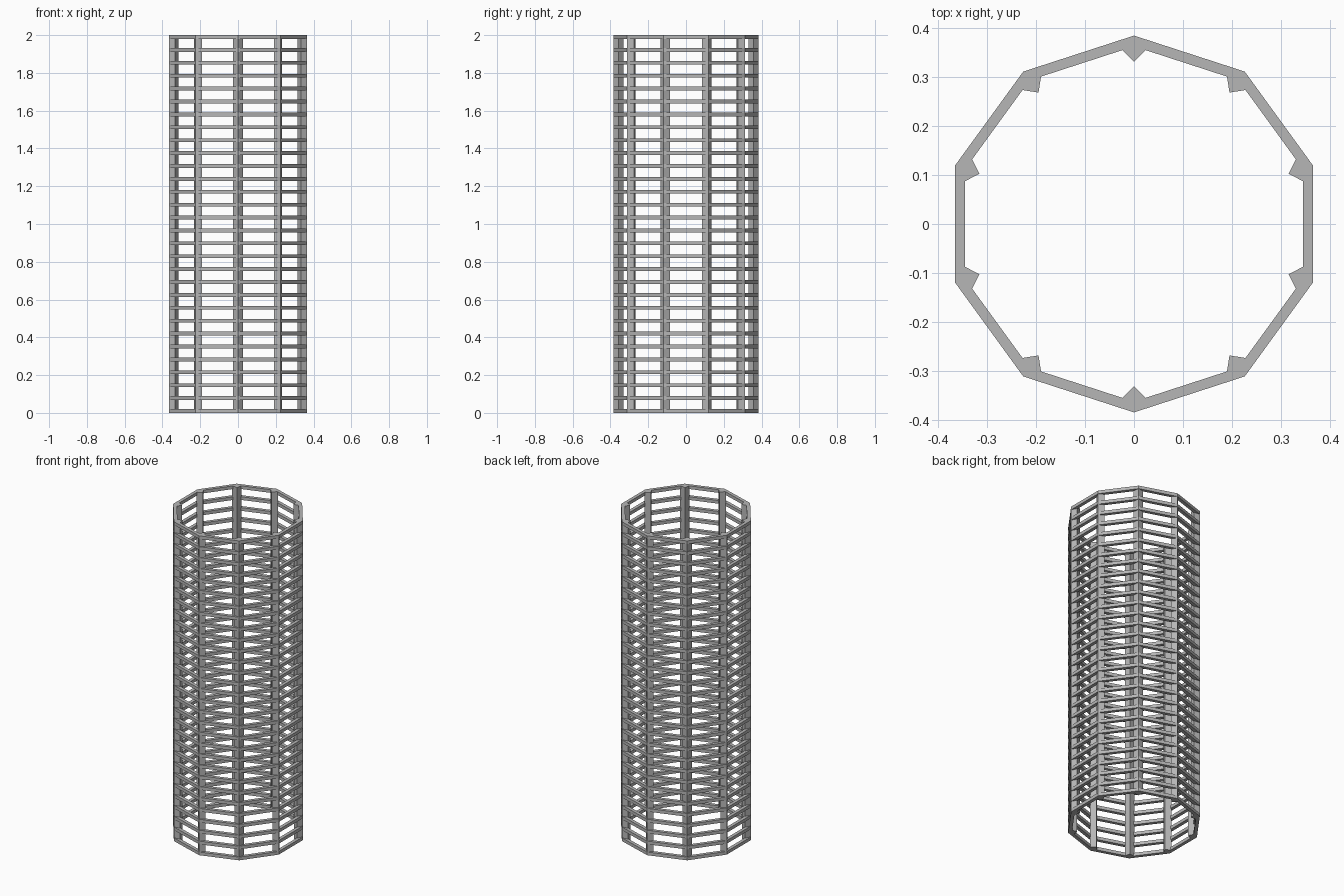
import bpy, bmesh, math

cube = bpy.data.objects.get("Cube")
if cube:
    bpy.data.objects.remove(cube, do_unlink=True)

SIDES = 10
HEIGHT = 2.0
R_OUT = 0.385        # outer corner radius of the rings
R_IN = 0.363         # inner corner radius of the rings
RINGS = 30
RING_H = 0.02
POST_R = 0.0265      # half diagonal of the square posts

grey = bpy.data.materials.new("plain grey")
grey.use_nodes = True
colour = (0.47, 0.47, 0.47, 1)
grey.diffuse_color = colour
grey.node_tree.nodes["Principled BSDF"].inputs["Base Color"].default_value = colour


def polar(radius, angle, z=0):
    return (radius * math.cos(angle), radius * math.sin(angle), z)


def corner_angle(i):
    return math.pi / 2 + i * math.tau / SIDES


def finish(name, bm):
    bmesh.ops.recalc_face_normals(bm, faces=bm.faces)
    mesh = bpy.data.meshes.new(name)
    bm.to_mesh(mesh)
    bm.free()
    mesh.materials.append(grey)
    obj = bpy.data.objects.new(name, mesh)
    bpy.context.collection.objects.link(obj)
    return obj


# Horizontal ten-sided rings, stacked with an array
bm = bmesh.new()
section = [(R_OUT, 0), (R_OUT, RING_H), (R_IN, RING_H), (R_IN, 0)]
loops = [[bm.verts.new(polar(r, corner_angle(i), z)) for r, z in section]
         for i in range(SIDES)]
for i in range(SIDES):
    a, b = loops[i], loops[(i + 1) % SIDES]
    for k in range(4):
        n = (k + 1) % 4
        bm.faces.new((a[k], b[k], b[n], a[n]))
rings = finish("horizontal_rings", bm)
stack = rings.modifiers.new("stack", 'ARRAY')
stack.count = RINGS
stack.use_relative_offset = False
stack.use_constant_offset = True
stack.constant_offset_displace = (0, 0, (HEIGHT - RING_H) / (RINGS - 1))

# Square posts, one edge pointing outward at every corner
for i in range(SIDES):
    bm = bmesh.new()
    angle = corner_angle(i)
    cx, cy, _ = polar(R_OUT - POST_R, angle)
    base = []
    for k in range(4):
        x, y, _ = polar(POST_R, angle + k * math.pi / 2)
        base.append(bm.verts.new((cx + x, cy + y, 0)))
    face = bm.faces.new(base)
    top = bmesh.ops.extrude_face_region(bm, geom=[face], use_keep_orig=True)
    bmesh.ops.translate(bm, vec=(0, 0, HEIGHT),
                        verts=[g for g in top["geom"] if isinstance(g, bmesh.types.BMVert)])
    finish(f"post_{i + 1}", bm)
